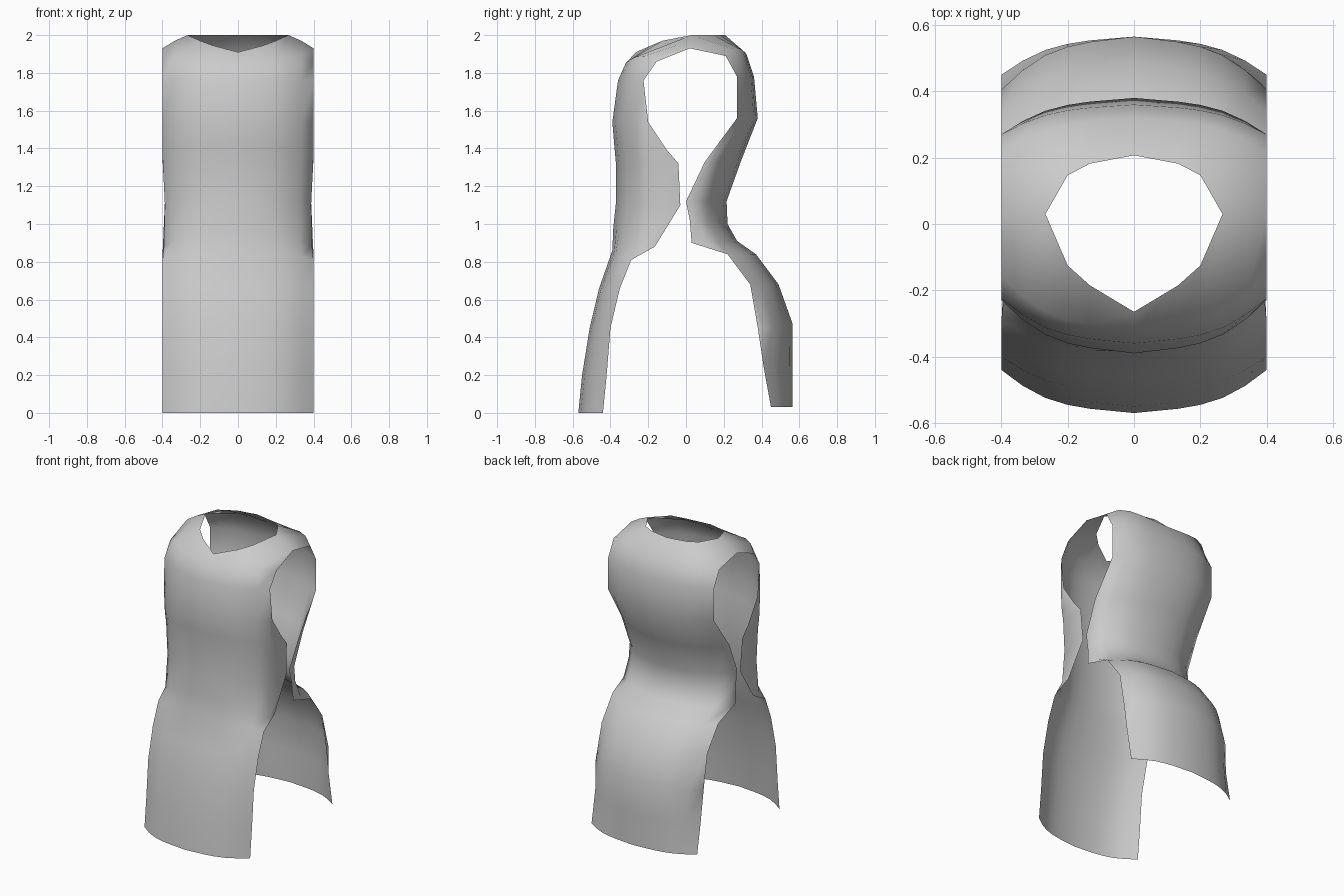
import bpy, bmesh

if "Cube" in bpy.data.objects:
    bpy.data.objects.remove(bpy.data.objects["Cube"])

fabric = bpy.data.materials.new("grey_cloth")
fabric.diffuse_color = (0.6, 0.6, 0.6, 1)
fabric.use_nodes = True
fabric.node_tree.nodes["Principled BSDF"].inputs["Base Color"].default_value = fabric.diffuse_color

# Columns across half the width, and how far each curves from centre to corner
XS = [0, 0.133, 0.2, 0.267, 0.335, 0.4]
DROP = [0, 0.1, 0.19, 0.35, 0.63, 1]
CORNER = 0.16  # beyond this depth the cloth wraps straight back along the side

# Rows from hem to shoulder: centre y, z, then side edge y, z
FRONT = [(-.57, 0, -.44, 0), (-.55, .2, -.42, .2), (-.51, .45, -.40, .45),
         (-.46, .66, -.35, .66), (-.39, .86, -.29, .81), (-.385, .98, -.165, .88),
         (-.37, 1.12, -.03, 1.1), (-.37, 1.31, -.04, 1.32), (-.38, 1.42, -.10, 1.39),
         (-.39, 1.54, -.20, 1.54), (-.36, 1.76, -.225, 1.76), (-.32, 1.85, -.155, 1.86)]
BACK = [(.565, .03, .45, .03), (.565, .25, .41, .25), (.565, .47, .38, .45),
        (.49, .68, .34, .68), (.37, .84, .22, .84), (.27, .91, .03, .9),
        (.22, 1.0, .02, 1.02), (.215, 1.12, 0, 1.12), (.29, 1.33, .10, 1.33),
        (.38, 1.56, .27, 1.56), (.36, 1.78, .27, 1.78), (.32, 1.9, .21, 1.89)]
# Neckline, continuing into the shoulder ridge: y, z per column
RIDGE = [(.03, 2.0), (.025, 1.97), (.02, 1.93)]
NECK_FRONT = [(-.265, 1.91), (-.185, 1.945), (-.125, 1.97)] + RIDGE
NECK_BACK = [(.207, 2.0), (.182, 2.0), (.147, 2.0)] + RIDGE


def make_row(yc, zc, ye, ze, last):
    depth = ye - yc
    curve = max(-CORNER, min(CORNER, depth))
    bump = 0.035 if last else 0
    waist = 1 - 0.035 * max(0, 1 - abs(zc - 1.1) / 0.25)
    pts = [(x * waist, yc + curve * d, zc + (ze - zc) * d + bump * 4 * d * (1 - d))
           for x, d in zip(XS, DROP)]
    pts.append((0.4 * waist, ye, ze))
    return pts


def add_panel(bm, rows, neck, flip):
    grid = [make_row(*r, i == len(rows) - 1) for i, r in enumerate(rows)]
    top = [(x, y, z) for x, (y, z) in zip(XS, neck)]
    grid.append(top + [top[-1]])
    for side in (1, -1):
        verts = [[bm.verts.new((side * x, y, z)) for x, y, z in r] for r in grid]
        for a, b in zip(verts, verts[1:]):
            for j in range(len(a) - 1):
                quad = [a[j], a[j + 1], b[j + 1], b[j]]
                bm.faces.new(quad if (side > 0) != flip else quad[::-1])


# Tabard: front and back panels joined over the shoulders
bm = bmesh.new()
add_panel(bm, FRONT, NECK_FRONT, False)
add_panel(bm, BACK, NECK_BACK, True)
bmesh.ops.remove_doubles(bm, verts=bm.verts, dist=0.0005)
for f in bm.faces:
    f.smooth = True
mesh = bpy.data.meshes.new("tabard")
bm.to_mesh(mesh)
bm.free()
mesh.materials.append(fabric)
tabard = bpy.data.objects.new("tabard", mesh)
bpy.context.collection.objects.link(tabard)
